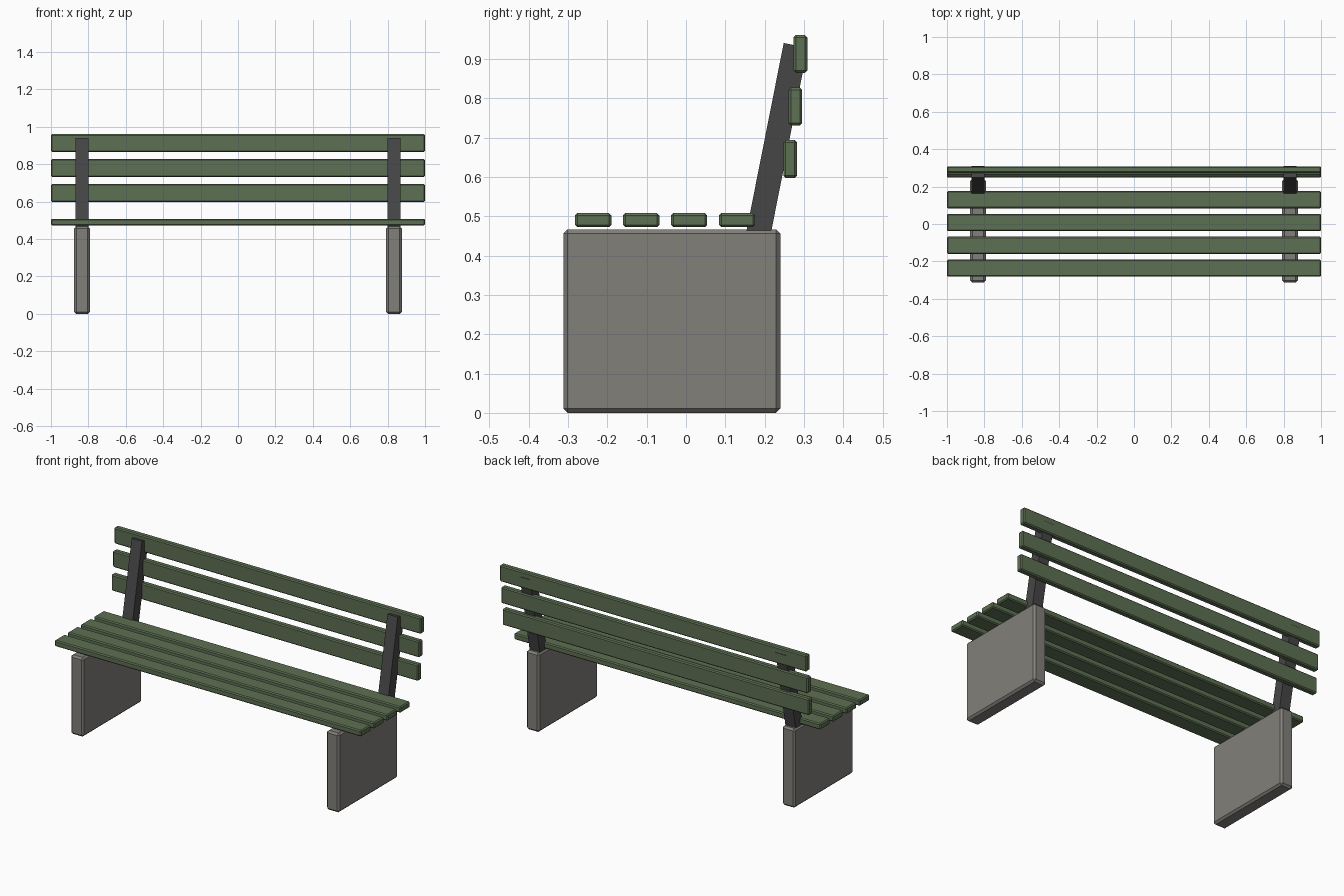
import bpy
import math
from mathutils import Matrix, Vector

cube = bpy.data.objects.get("Cube")
if cube:
    bpy.data.objects.remove(cube, do_unlink=True)


def material(name, rgb):
    mat = bpy.data.materials.new(name)
    mat.use_nodes = True
    mat.diffuse_color = (*rgb, 1)
    mat.node_tree.nodes["Principled BSDF"].inputs["Base Color"].default_value = (*rgb, 1)
    return mat


green = material("green paint", (0.11, 0.16, 0.085))
concrete = material("concrete", (0.225, 0.215, 0.195))
iron = material("dark iron", (0.062, 0.062, 0.064))


def box(name, center, size, mat, bevel=0.0, tilt=0.0):
    """Box with optional chamfered edges and a backward tilt."""
    bpy.ops.mesh.primitive_cube_add(size=1, location=center)
    obj = bpy.context.object
    obj.name = name
    obj.data.transform(Matrix.Diagonal((*size, 1)))
    obj.rotation_euler.x = -tilt
    obj.data.materials.append(mat)
    if bevel:
        mod = obj.modifiers.new("chamfer", "BEVEL")
        mod.width = bevel
        mod.segments = 1
    return obj


# Concrete slab legs and the leaning back posts
LEAN = math.radians(11.2)
POST_LENGTH = 0.51
post_top = Vector((0, 0.279, 0.935))
post_axis = Vector((0, math.sin(LEAN), math.cos(LEAN)))
post_center = post_top - post_axis * POST_LENGTH / 2
for side, label in ((-1, "right"), (1, "left")):
    x = side * 0.834
    box(f"{label}_leg", (x, -0.036, 0.2335), (0.083, 0.552, 0.467), concrete, 0.011)
    box(f"{label}_back_post", (x, post_center.y, post_center.z),
        (0.067, 0.062, POST_LENGTH), iron, tilt=LEAN)

# Seat slats
for i in range(4):
    box(f"seat_slat_{i + 1}", (0, -0.236 + i * 0.122, 0.4905),
        (2, 0.092, 0.036), green, 0.006)

# Upright backrest slats, each stepped back along the lean
for i in range(3):
    box(f"back_slat_{i + 1}", (0, 0.265 + i * 0.013, 0.646 + i * 0.1335),
        (2, 0.035, 0.096), green, 0.006)
